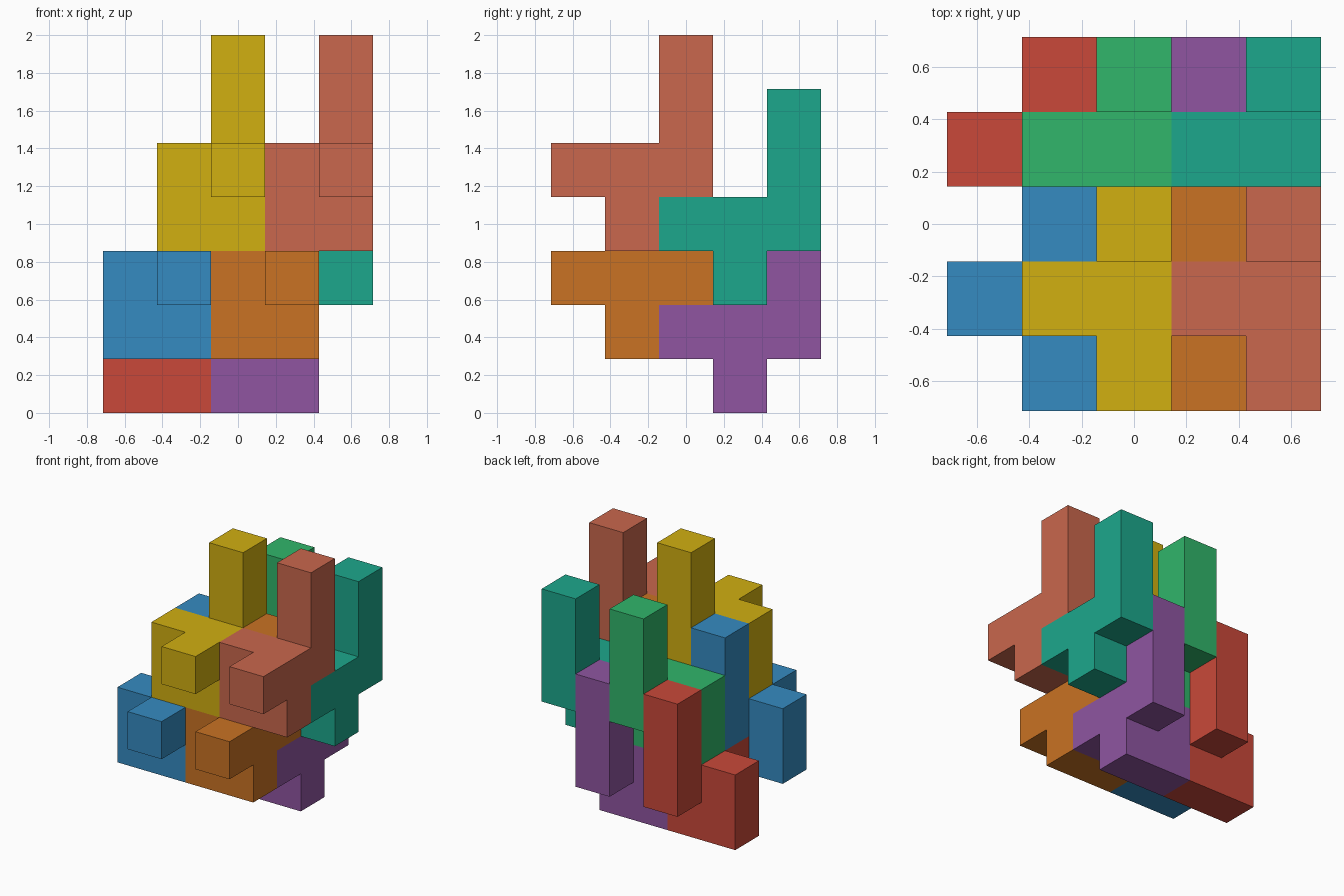
import bpy, bmesh
from mathutils import Vector

if "Cube" in bpy.data.objects:
    bpy.data.objects.remove(bpy.data.objects["Cube"])

U = 2 / 7  # one cell of the 5 x 5 x 7 grid

# One eight-cell piece: slab of four, a front stub and a rear column
CELLS = {(0, 0, 0), (1, 0, 0), (0, 0, 1), (1, 0, 1),
         (1, -1, 1),
         (1, 1, 1), (1, 1, 2), (1, 1, 3)}


def piece(name, base, rgb):
    bm = bmesh.new()
    # Emit only the faces that are not shared between two cells
    for c in CELLS:
        for axis in range(3):
            for s in (-1, 1):
                n = [0, 0, 0]
                n[axis] = s
                if tuple(a + b for a, b in zip(c, n)) in CELLS:
                    continue
                u, v = Vector(), Vector()
                u[(axis + 1) % 3] = 0.5
                v[(axis + 2) % 3] = 0.5 * s
                mid = Vector(c) + Vector(base) + Vector(n) * 0.5 + Vector((-2, -2, 0.5))
                bm.faces.new([bm.verts.new((mid + a * u + b * v) * U)
                              for a, b in ((-1, -1), (1, -1), (1, 1), (-1, 1))])
    bmesh.ops.remove_doubles(bm, verts=bm.verts[:], dist=1e-4)
    bmesh.ops.dissolve_limit(bm, angle_limit=0.01, verts=bm.verts[:], edges=bm.edges[:])
    me = bpy.data.meshes.new(name)
    bm.to_mesh(me)
    bm.free()
    mat = bpy.data.materials.new(name + "_colour")
    mat.diffuse_color = [(x / 255) ** 2.2 for x in rgb] + [1]
    mat.use_nodes = True
    mat.node_tree.nodes["Principled BSDF"].inputs["Base Color"].default_value = mat.diffuse_color
    me.materials.append(mat)
    bpy.context.collection.objects.link(bpy.data.objects.new(name, me))


# Eight interlocking copies, in four left/right pairs
PAIRS = [
    ("lower_back", (0, 3, 0), (200, 74, 60), (142, 86, 160)),
    ("lower_front", (0, 1, 1), (56, 138, 192), (200, 114, 40)),
    ("upper_back", (1, 3, 2), (52, 180, 106), (34, 166, 139)),
    ("upper_front", (1, 1, 3), (208, 174, 24), (200, 103, 78)),
]
for name, (x, y, z), left, right in PAIRS:
    piece(name + "_left_piece", (x, y, z), left)
    piece(name + "_right_piece", (x + 2, y, z), right)
